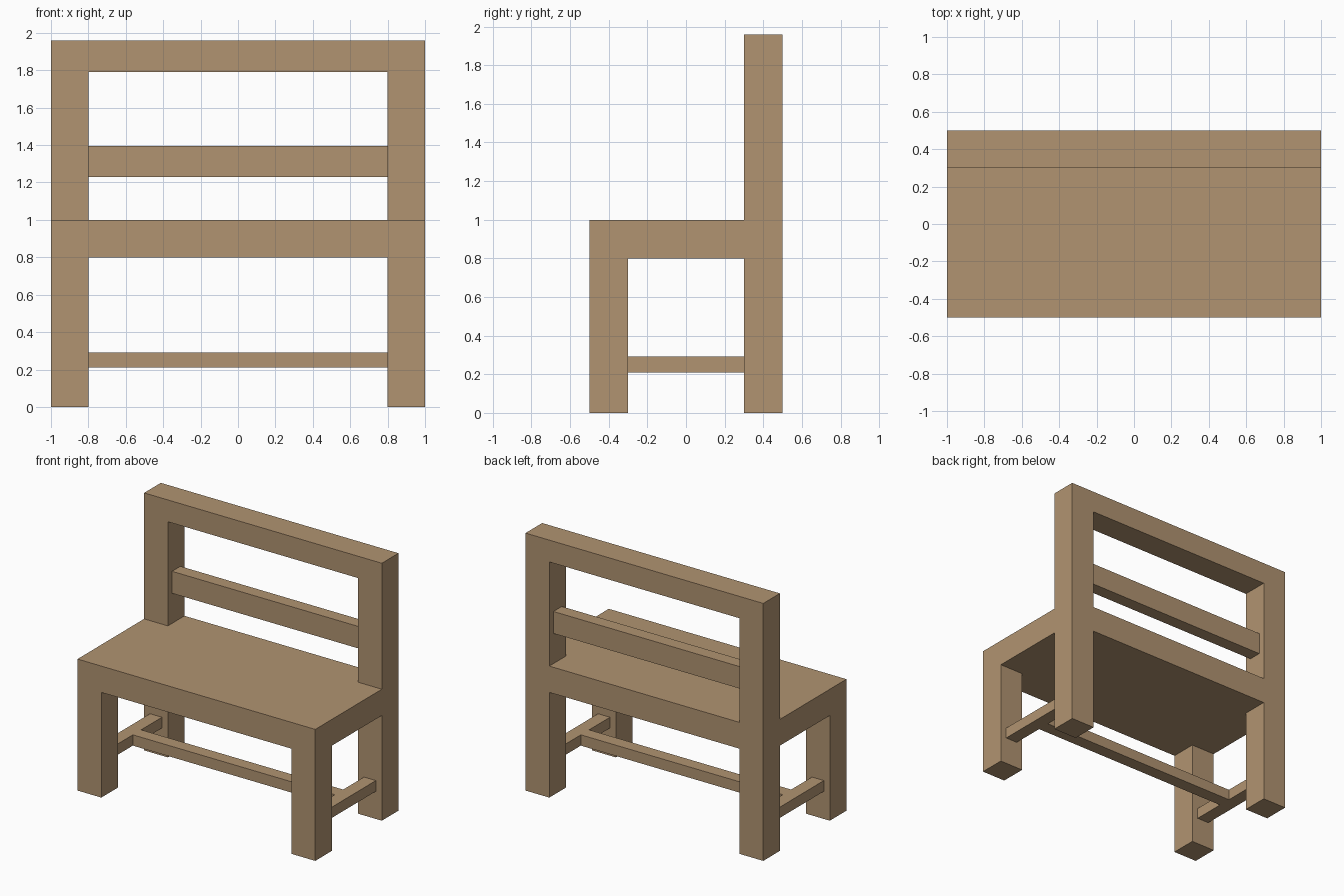
import bpy
import bmesh

if "Cube" in bpy.data.objects:
    bpy.data.objects.remove(bpy.data.objects["Cube"])

wood = bpy.data.materials.new("tan wood")
wood.diffuse_color = (0.44, 0.295, 0.165, 1.0)
wood.use_nodes = True
wood.node_tree.nodes["Principled BSDF"].inputs["Base Color"].default_value = wood.diffuse_color


def box(name, x, y, z):
    """Box spanning the given (low, high) ranges on each axis."""
    bm = bmesh.new()
    bmesh.ops.create_cube(bm, size=1.0)
    for v in bm.verts:
        for axis, (low, high) in enumerate((x, y, z)):
            v.co[axis] = low if v.co[axis] < 0 else high
    mesh = bpy.data.meshes.new(name)
    bm.to_mesh(mesh)
    bm.free()
    mesh.materials.append(wood)
    obj = bpy.data.objects.new(name, mesh)
    bpy.context.collection.objects.link(obj)
    return obj


STRETCHER_Z = (0.21, 0.292)

# Seat slab
box("seat", (-1, 1), (-0.5, 0.5), (0.8, 1.0))

# Legs, back posts and side stretchers, mirrored left and right
for side, s in (("left", -1), ("right", 1)):
    post_x = sorted((0.8 * s, 1.0 * s))
    rail_x = sorted((0.85 * s, 0.95 * s))
    box(side + "_front_leg", post_x, (-0.5, -0.3), (0, 0.8))
    box(side + "_back_leg", post_x, (0.3, 0.5), (0, 0.8))
    box(side + "_back_post", post_x, (0.3, 0.5), (1.0, 1.792))
    box(side + "_stretcher", rail_x, (-0.3, 0.3), STRETCHER_Z)

# Long stretcher between the side stretchers
box("long_stretcher", (-0.85, 0.85), (-0.05, 0.05), STRETCHER_Z)

# Backrest: thin middle slat and full-depth top rail
box("back_slat", (-0.8, 0.8), (0.35, 0.45), (1.229, 1.396))
box("top_rail", (-1, 1), (0.3, 0.5), (1.792, 1.958))
